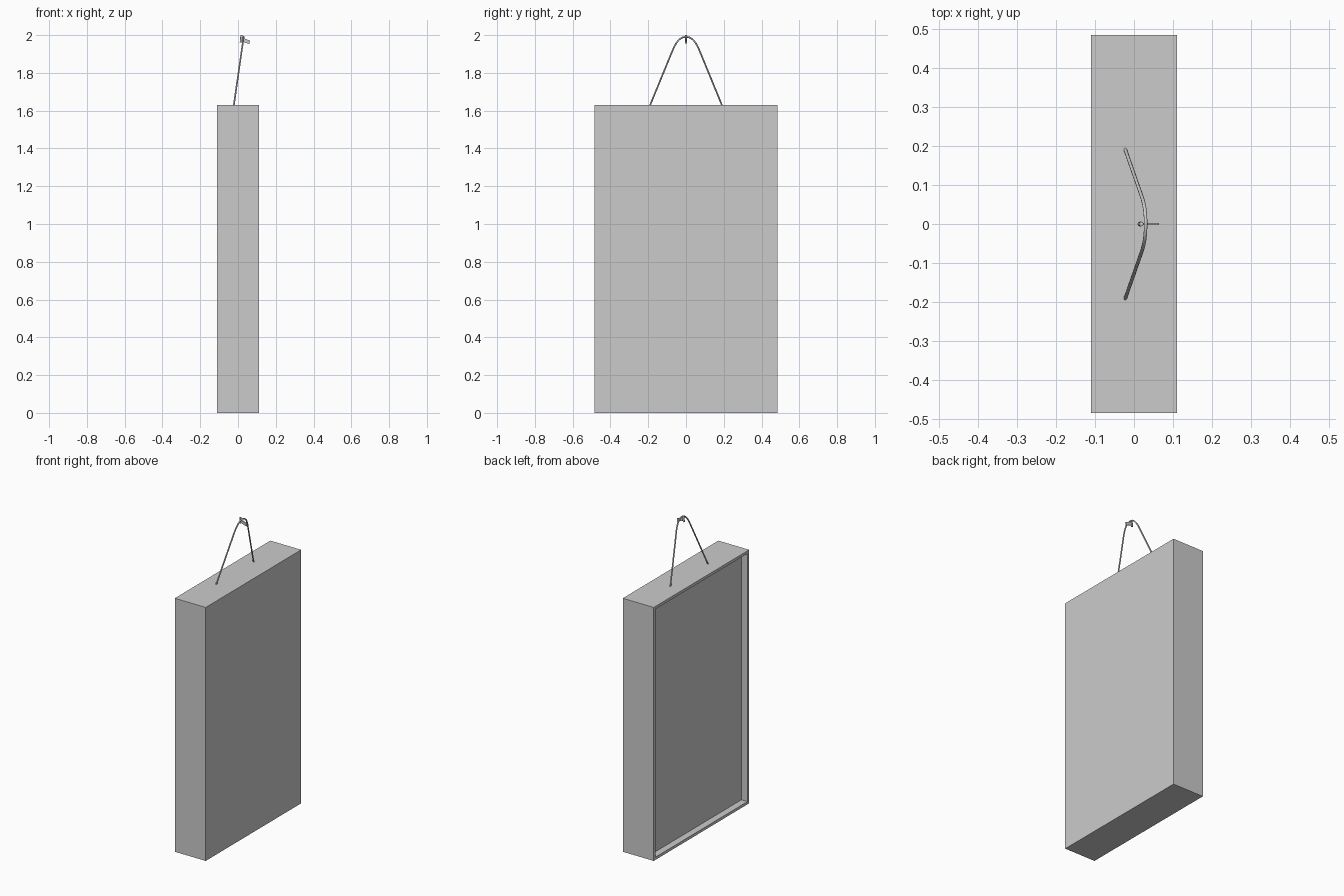
import bpy, bmesh
from mathutils import Vector

if "Cube" in bpy.data.objects:
    bpy.data.objects.remove(bpy.data.objects["Cube"])

W, D, H = 0.11, 0.485, 1.63      # half thickness, half width, height
RIM, DEPTH = 0.025, 0.043        # rim width and recess depth


def finish(bm, name):
    bmesh.ops.recalc_face_normals(bm, faces=bm.faces)
    mesh = bpy.data.meshes.new(name)
    bm.to_mesh(mesh)
    bm.free()
    ob = bpy.data.objects.new(name, mesh)
    bpy.context.collection.objects.link(ob)
    return ob


# Panel box with a recessed face on the -x side
bm = bmesh.new()
bmesh.ops.create_cube(bm, size=1)
for v in bm.verts:
    v.co = Vector((v.co.x * 2 * W, v.co.y * 2 * D, (v.co.z + 0.5) * H))
bm.normal_update()
face = next(f for f in bm.faces if f.normal.x < -0.9)
bmesh.ops.inset_region(bm, faces=[face], thickness=RIM)
inner = bmesh.ops.extrude_face_region(bm, geom=[face])["geom"]
bmesh.ops.translate(bm, vec=(DEPTH, 0, 0),
                    verts=[g for g in inner if isinstance(g, bmesh.types.BMVert)])
if face.is_valid:
    bmesh.ops.delete(bm, geom=[face], context="FACES_ONLY")
finish(bm, "hanging_panel")


# Round rod along a list of points
def rod(name, pts, radius):
    cu = bpy.data.curves.new(name, "CURVE")
    cu.dimensions = "3D"
    cu.bevel_depth, cu.bevel_resolution = radius, 2
    cu.use_fill_caps = True
    sp = cu.splines.new("POLY")
    sp.points.add(len(pts) - 1)
    for p, co in zip(sp.points, pts):
        p.co = (*co, 1)
    ob = bpy.data.objects.new(name, cu)
    bpy.context.collection.objects.link(ob)
    return ob


# Cord leaning towards +x, looped over the hook
half = [(0.194, 1.62), (0.065, 1.934), (0.052, 1.957), (0.038, 1.975), (0.02, 1.987)]
yz = half + [(0, 1.991)] + [(-y, z) for y, z in reversed(half)]
rod("hanging_cord", [(-0.022 + (z - 1.63) * 0.144, y, z) for y, z in yz], 0.0045)

# Hook: upright pin with a thin sloping blade
rod("hook_pin", [(0.015, 0, 1.961), (0.019, 0, 2.0)], 0.006)
bm = bmesh.new()
profile = [(0.016, 1.968), (0.06, 1.953), (0.064, 1.971), (0.019, 1.987)]
f = bm.faces.new([bm.verts.new((x, -0.003, z)) for x, z in profile])
ext = bmesh.ops.extrude_face_region(bm, geom=[f])["geom"]
bmesh.ops.translate(bm, vec=(0, 0.006, 0),
                    verts=[g for g in ext if isinstance(g, bmesh.types.BMVert)])
finish(bm, "hook_blade")
